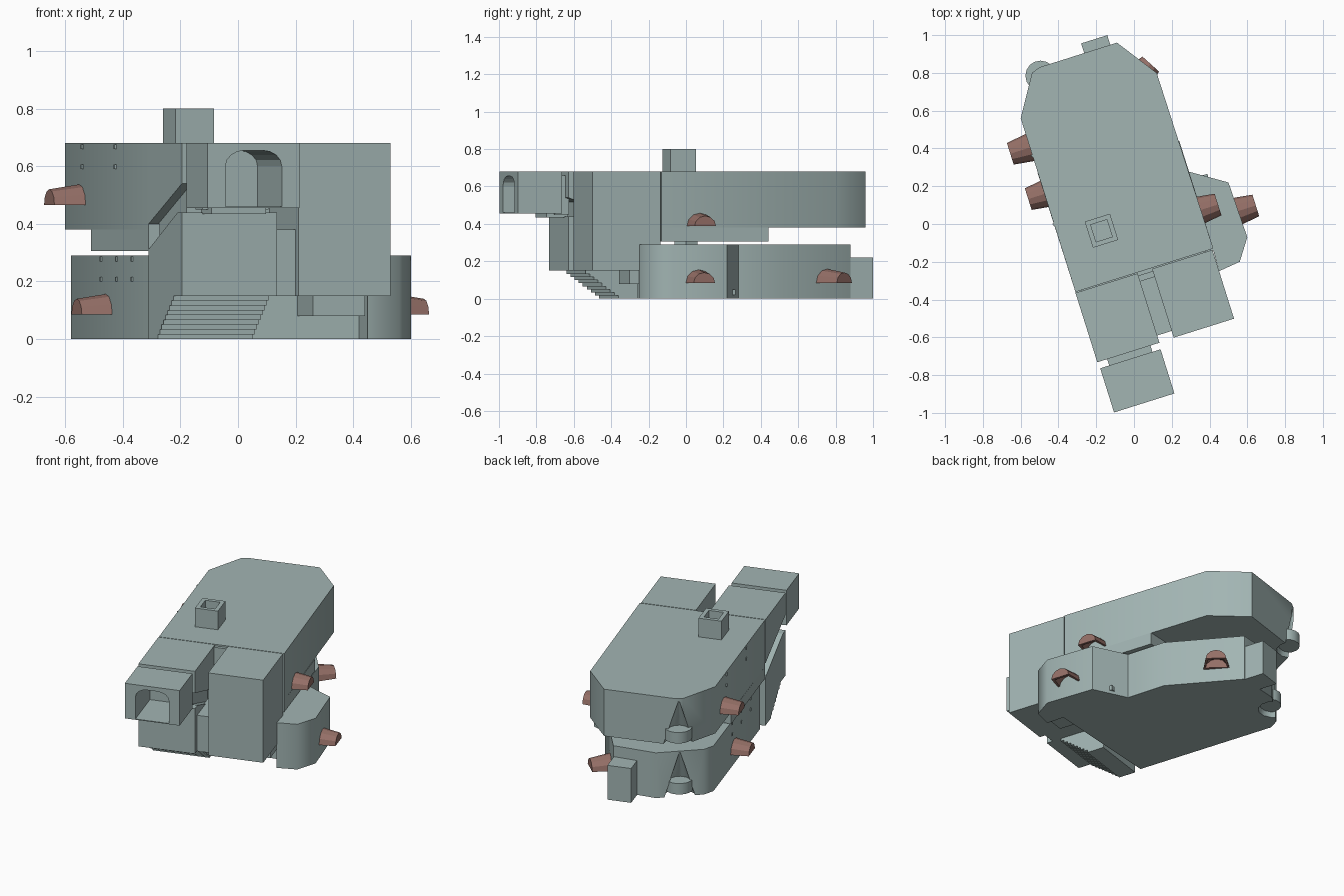
import bpy, bmesh, math
from mathutils import Matrix, Vector

if "Cube" in bpy.data.objects:
    bpy.data.objects.remove(bpy.data.objects["Cube"])

TURN = Matrix.Rotation(math.radians(17.46), 4, 'Z')   # plan is turned on its base


def material(name, rgb):
    m = bpy.data.materials.new(name)
    m.use_nodes = True
    m.diffuse_color = (*rgb, 1)
    bsdf = next(n for n in m.node_tree.nodes if n.type == 'BSDF_PRINCIPLED')
    bsdf.inputs["Base Color"].default_value = (*rgb, 1)
    return m


WALL = material("pale_grey_green", (0.36, 0.46, 0.45))
HOOD = material("brick_red", (0.30, 0.16, 0.135))


def loft(name, lower, upper, mat=WALL):
    """Solid between two matching rings of points."""
    bm = bmesh.new()
    a = [bm.verts.new(p) for p in lower]
    b = [bm.verts.new(p) for p in upper]
    n = len(a)
    bm.faces.new(a[::-1])
    bm.faces.new(b)
    for i in range(n):
        j = (i + 1) % n
        bm.faces.new((a[i], a[j], b[j], b[i]))
    bmesh.ops.recalc_face_normals(bm, faces=bm.faces)
    me = bpy.data.meshes.new(name)
    bm.to_mesh(me)
    bm.free()
    ob = bpy.data.objects.new(name, me)
    bpy.context.collection.objects.link(ob)
    me.materials.append(mat)
    return ob


def prism(name, outline, z0, z1):
    return loft(name, [(x, y, z0) for x, y in outline], [(x, y, z1) for x, y in outline])


def box(name, u0, u1, v0, v1, z0, z1):
    """Box aligned with the turned plan."""
    ob = prism(name, [(u0, v0), (u1, v0), (u1, v1), (u0, v1)], z0, z1)
    ob.data.transform(TURN)
    return ob


def side_profile(name, profile, u0, u1):
    """Profile of (v, z) points pulled across the turned plan."""
    ob = loft(name, [(u0, v, z) for v, z in profile], [(u1, v, z) for v, z in profile])
    ob.data.transform(TURN)
    return ob


def ring(x, y, r, n):
    return [(x + r * math.cos(math.tau * i / n), y + r * math.sin(math.tau * i / n)) for i in range(n)]


def cut(ob, cutter):
    mod = ob.modifiers.new("cut", 'BOOLEAN')
    mod.object = cutter
    mod.operation = 'DIFFERENCE'
    mod.solver = 'EXACT'
    bpy.context.view_layer.objects.active = ob
    bpy.ops.object.modifier_apply(modifier=mod.name)
    bpy.data.objects.remove(cutter)


def smooth(ob):
    bpy.ops.object.select_all(action='DESELECT')
    ob.select_set(True)
    bpy.context.view_layer.objects.active = ob
    bpy.ops.object.shade_smooth_by_angle(angle=math.radians(50))


# Two storeys
lower = prism("lower_storey", [(-.31, -.31), (.42, -.14), (.45, -.25), (.56, -.2), (.6, -.07),
                               (.5, .22), (.28, .28), (.21, .52), (-.1, .88), (-.36, .82),
                               (-.56, .62), (-.58, .55)], 0, .29)
upper = prism("upper_storey", [(-.31, -.36), (.42, -.13), (.12, .8), (-.09, .96),
                               (-.5, .83), (-.54, .8), (-.6, .56)], .38, .68)
prism("upper_storey_belly", [(-.31, -.36), (.42, -.13), (.24, .44), (-.51, .27)], .305, .38)

# Corner niches with round balconies
for ob, x, y, z0, apex in ((upper, -.52, .815, .38, .66), (lower, -.46, .72, 0, .28)):
    base = ring(x, y, .1, 12)
    tip = ring(x, y, .004, 12)
    cut(ob, loft("niche_cutter", [(px, py, z0 - .02) for px, py in base],
                 [(px, py, apex) for px, py in tip]))
    smooth(ob)
    smooth(prism("round_balcony", ring(x + .025, y - .03, .08, 16), z0 + .03, z0 + .1))

# Chimney with open top, and its shaft between storeys
chimney = box("chimney", -.245, -.105, -.03 - .025, .115 - .025, .66, .8)
cut(chimney, box("flue_cutter", -.22, -.13, -.03, .065, .74, .82))
prism("shaft_link", ring(-.18, 0, .07, 6), .28, .31)
prism("floor_hatch", ring(-.2, .02, .07, 6), -.0, .01)

# Back box
box("back_box", .02, .165, .8, .996, 0, .22)

# Left front module: stair hull with stepped underside, covered by a sloped roof
STEPS = 9
hull = [(-.64, .44), (-.64, .15), (-.566, .15)]
for i in range(STEPS):
    v = -.566 + (i + 1) * .206 / STEPS
    hull += [(v, .15 - i * .15 / STEPS), (v, .15 - (i + 1) * .15 / STEPS)]
hull += [(-.25, 0), (-.25, .31), (-.59, .44)]
side_profile("stair_hull", hull, -.405, -.06)
side_profile("stair_roof", [(-.64, .54), (-.255, .4), (-.255, .68), (-.64, .68)], -.405, -.06)
side_profile("stair_core", [(-.58, .42), (-.27, .3), (-.27, .5), (-.58, .56)], -.37, -.1)
box("roof_link", -.37, .32, -.27, -.2, .4, .67)

# Right front module, joined by a low passage
box("right_module", .02, .355, -.637, -.255, .15, .68)
box("module_passage", -.07, .03, -.6, -.25, .15, .38)
box("module_passage_back", -.07, .03, -.3, -.25, .38, .52)
box("module_footing", .14, .33, -.42, -.2, .08, .16)

# Entrance with arched tunnel
entrance = box("entrance", -.4, -.065, -.92, -.675, .455, .68)
neck = box("entrance_neck", -.35, -.11, -.7, -.62, .45, .66)
arch = [(-.13, .46), (-.13, .6)]
arch += [(-.18 - .02 + .07 * math.cos(t * math.pi / 8), .6 + .055 * math.sin(t * math.pi / 8))
         for t in range(1, 5)]
arch += [(-.465 - u, z) for u, z in reversed(arch)]
for ob in (entrance, neck):
    cutter = loft("arch_cutter", [(u, -1, z) for u, z in arch], [(u, -.64, z) for u, z in arch])
    cutter.data.transform(TURN)
    cut(ob, cutter)
box("entrance_step", -.33, -.13, -.74, -.62, .435, .46)


# Window hoods: half octagons that taper outward, hollow below
def hood(name, x, y, z, angle, depth=.11):
    def arc(d, r, h):
        return [(d, r * math.cos(t * math.pi / 6), h * math.sin(t * math.pi / 6)) for t in range(7)]
    ob = loft(name, arc(-.05, .082, .08), arc(depth, .06, .055), HOOD)
    hollow = loft("hood_cutter", [(d, w, h - .012) for d, w, h in arc(.0, .068, .07)],
                  [(d, w, h - .012) for d, w, h in arc(depth - .015, .048, .047)])
    cut(ob, hollow)
    ob.data.transform(Matrix.Translation(Vector((x, y, z))) @ Matrix.Rotation(math.radians(angle), 4, 'Z'))


hood("upper_right_hood", -.55, .405, .465, 197.5)
hood("lower_right_hood", -.455, .165, .085, 197.5)
hood("upper_left_hood", .34, .07, .388, 17.5)
hood("lower_left_hood", .54, .065, .085, 17.5)
hood("lower_back_hood", .015, .765, .085, 48)

# Small wall vents
for v in (-.02, .16, .34):
    for z in (.2, .27):
        box("wall_vent", -.393, -.36, v, v + .012, z, z + .016)
for v in (.12, .5):
    for z in (.59, .66):
        box("wall_vent", -.411, -.38, v, v + .012, z, z + .016)
box("floor_vent", .41, .45, .1, .137, .02, .05)
